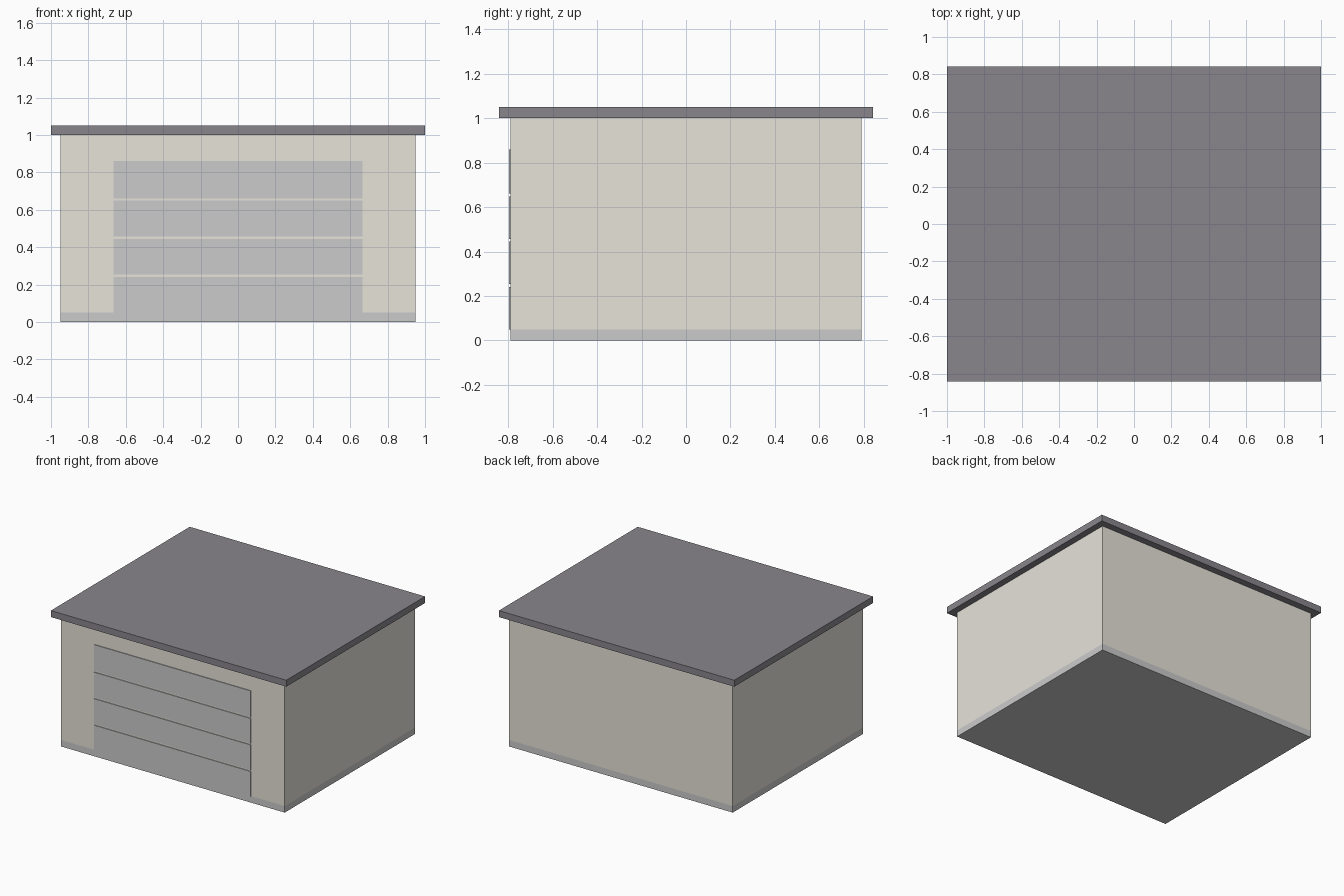
import bpy

if "Cube" in bpy.data.objects:
    bpy.data.objects.remove(bpy.data.objects["Cube"])


def material(name, rgb):
    m = bpy.data.materials.new(name)
    m.diffuse_color = (*rgb, 1)
    m.use_nodes = True
    m.node_tree.nodes["Principled BSDF"].inputs["Base Color"].default_value = m.diffuse_color
    return m


def box(name, x, y, z, mat):
    """Box from (min, max) pairs on each axis."""
    size = [b - a for a, b in (x, y, z)]
    centre = [(a + b) / 2 for a, b in (x, y, z)]
    bpy.ops.mesh.primitive_cube_add(size=1, location=centre)
    ob = bpy.context.object
    ob.name = name
    ob.scale = size
    bpy.ops.object.transform_apply(location=False, rotation=False, scale=True)
    ob.data.materials.append(mat)
    return ob


wall_mat = material("wall_render", (0.80, 0.77, 0.70))
roof_mat = material("roof_felt", (0.25, 0.24, 0.26))
concrete = material("concrete", (0.55, 0.55, 0.55))
door_mat = material("door_metal", (0.55, 0.55, 0.55))

WX, WY = 0.95, 0.79   # wall half width and half depth

# Floor slab, walls and overhanging flat roof
box("floor_slab", (-WX, WX), (-WY, WY), (0, 0.05), concrete)
box("walls", (-WX, WX), (-WY, WY), (0.05, 1.0), wall_mat)
box("roof", (-1, 1), (-0.842, 0.842), (1.0, 1.05), roof_mat)

# Garage door: four horizontal panels with narrow gaps
BOTTOM, PITCH, GAP = 0.05, 0.2035, 0.012
for i in range(4):
    z = BOTTOM + i * PITCH
    box(f"door_panel_{i + 1}", (-0.665, 0.665), (-WY - 0.006, -WY + 0.01),
        (z, z + PITCH - GAP if i < 3 else 0.86), door_mat)
